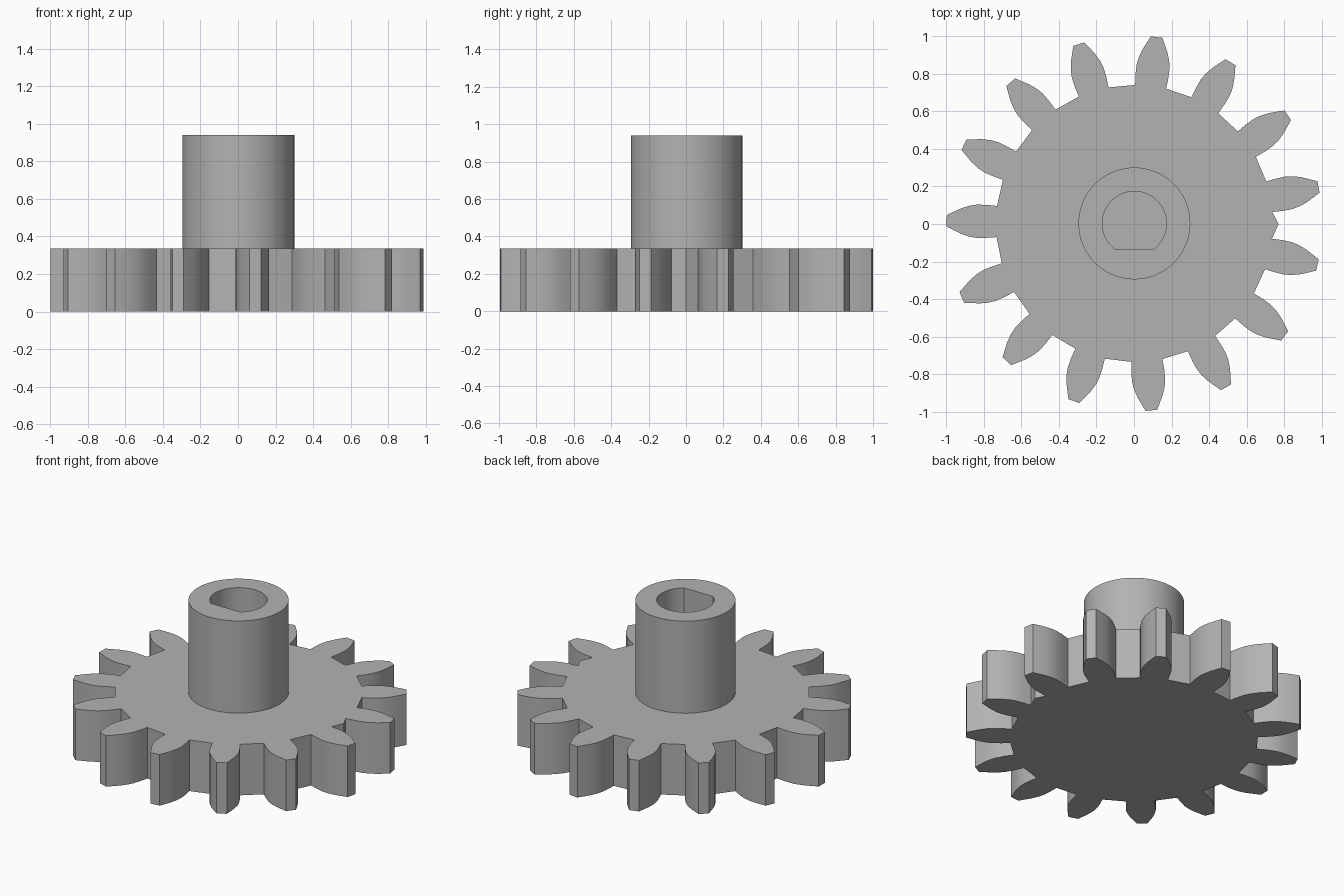
import bpy, bmesh
from math import sin, cos, radians, asin, atan2, hypot, pi

cube = bpy.data.objects.get("Cube")
if cube:
    bpy.data.objects.remove(cube, do_unlink=True)

TEETH, PHASE, ROOT = 15, radians(11.2), 0.738
PLATE_H, HUB_TOP = 0.335, 0.94
HUB_R, BORE_R, FLAT = 0.298, 0.171, 0.135
CENTRE = (0.002, 0.003)

grey = bpy.data.materials.new("plain grey")
grey.use_nodes = True
colour = (0.45, 0.45, 0.45, 1)
grey.diffuse_color = colour
grey.node_tree.nodes["Principled BSDF"].inputs["Base Color"].default_value = colour


def finish(bm, name, angle):
    bmesh.ops.recalc_face_normals(bm, faces=bm.faces)
    mesh = bpy.data.meshes.new(name)
    bm.to_mesh(mesh)
    bm.free()
    obj = bpy.data.objects.new(name, mesh)
    bpy.context.collection.objects.link(obj)
    obj.location = (*CENTRE, 0)
    mesh.materials.append(grey)
    bpy.ops.object.select_all(action='DESELECT')
    obj.select_set(True)
    bpy.context.view_layer.objects.active = obj
    bpy.ops.object.shade_smooth_by_angle(angle=radians(angle))
    return obj


# Toothed plate: one flank as (distance along tooth, half width), mirrored and repeated
flank = [(0.733, 0.083), (0.79, 0.088), (0.84, 0.0885), (0.88, 0.082),
         (0.925, 0.067), (0.965, 0.048), (1.0, 0.031)]
tooth = [(d, -w) for d, w in flank] + [(d, w) for d, w in reversed(flank)]
outline = []
for i in range(TEETH):
    turn = PHASE + i * 2 * pi / TEETH
    for d, w in tooth:
        r, a = hypot(d, w), atan2(w, d) + turn
        outline.append((r * cos(a), r * sin(a)))
outline.append((0.768, -0.004))      # small peak in the gap facing +x

bm = bmesh.new()
base = bm.faces.new([bm.verts.new((x, y, 0)) for x, y in outline])
out = bmesh.ops.extrude_face_region(bm, geom=[base], use_keep_orig=True)
top = [v for v in out["geom"] if isinstance(v, bmesh.types.BMVert)]
bmesh.ops.translate(bm, verts=top, vec=(0, 0, PLATE_H))
finish(bm, "toothed_plate", 25)

# Hub: tube with a D-shaped bore, flat towards -y
corner = asin(FLAT / BORE_R)
ARC, CHORD = 56, 16
angles = [-corner + (pi + 2 * corner) * i / ARC for i in range(ARC)]
angles += [pi + corner + (pi - 2 * corner) * i / CHORD for i in range(CHORD)]


def bore_radius(a):
    return FLAT / -sin(a) if -sin(a) * BORE_R > FLAT else BORE_R


bm = bmesh.new()
sections = [(lambda a: HUB_R, PLATE_H - 0.02), (lambda a: HUB_R, HUB_TOP),
            (bore_radius, HUB_TOP), (bore_radius, PLATE_H - 0.02)]
rings = [[bm.verts.new((f(a) * cos(a), f(a) * sin(a), z)) for a in angles]
         for f, z in sections]
n = len(angles)
for k in range(4):
    low, high = rings[k], rings[(k + 1) % 4]
    for i in range(n):
        j = (i + 1) % n
        bm.faces.new((low[i], low[j], high[j], high[i]))
finish(bm, "hub", 30)
